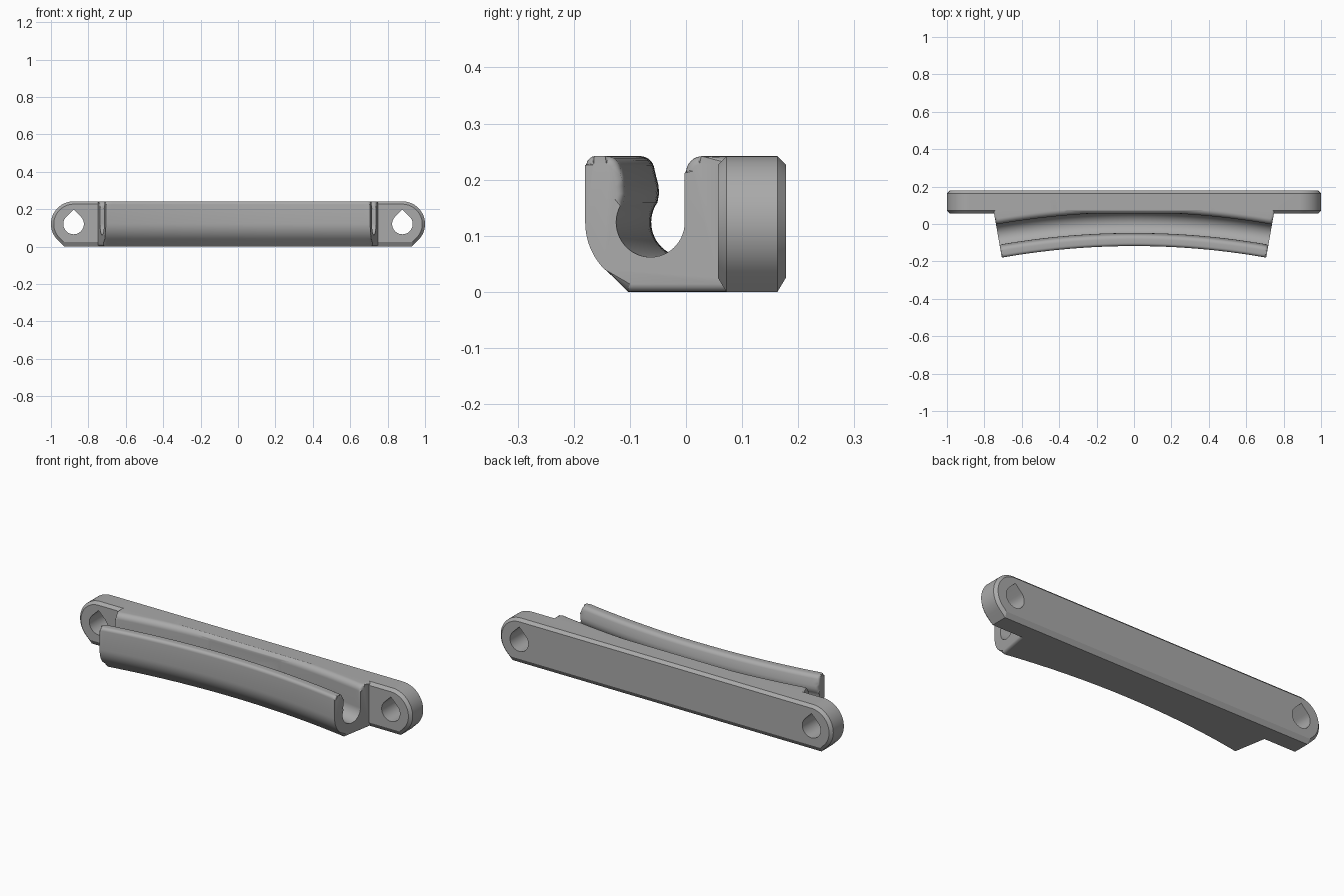
import bpy, bmesh, math
from math import sin, cos, radians

if "Cube" in bpy.data.objects:
    bpy.data.objects.remove(bpy.data.objects["Cube"])

H = 0.242            # overall height
LUG_X, LUG_Z = 0.879, 0.121

grey = bpy.data.materials.new("plain grey")
grey.use_nodes = True
grey.diffuse_color = (0.4, 0.4, 0.4, 1)
grey.node_tree.nodes["Principled BSDF"].inputs["Base Color"].default_value = (0.4, 0.4, 0.4, 1)


def arc(cx, cz, r, a0, a1, n):
    """Points of an arc, angles in degrees."""
    angles = [radians(a0 + (a1 - a0) * i / n) for i in range(n + 1)]
    return [(cx + r * cos(a), cz + r * sin(a)) for a in angles]


def loft(name, rings, end_round=0):
    """Skin a row of closed rings, cap both ends and optionally round the cap rims."""
    bm = bmesh.new()
    loops = [[bm.verts.new(p) for p in ring] for ring in rings]
    n = len(loops[0])
    for a, b in zip(loops, loops[1:]):
        for i in range(n):
            j = (i + 1) % n
            bm.faces.new((a[i], a[j], b[j], b[i]))
    caps = [bm.faces.new(loops[0][::-1]), bm.faces.new(loops[-1])]
    if end_round:
        rims = [e for f in caps for e in f.edges]
        bmesh.ops.bevel(bm, geom=rims, offset=end_round, segments=4, profile=0.5,
                        affect='EDGES', clamp_overlap=False)
    bmesh.ops.recalc_face_normals(bm, faces=bm.faces[:])
    mesh = bpy.data.meshes.new(name)
    bm.to_mesh(mesh)
    bm.free()
    mesh.materials.append(grey)
    ob = bpy.data.objects.new(name, mesh)
    bpy.context.collection.objects.link(ob)
    return ob


def combine(target, tool, operation):
    """Apply a boolean and discard the tool object."""
    mod = target.modifiers.new("combine", 'BOOLEAN')
    mod.operation, mod.solver, mod.object = operation, 'EXACT', tool
    bpy.context.view_layer.objects.active = target
    bpy.ops.object.modifier_apply(modifier=mod.name)
    bpy.data.objects.remove(tool)


# Mounting bar: rounded ends cut off at 45 degrees below, chamfered front and back
def bar_outline(r, floor):
    side = arc(LUG_X, LUG_Z, r, -45, 90, 24)
    x, z = side[0]
    side.insert(0, (x - (z - floor), floor))
    return side + [(-x, z) for x, z in reversed(side)]


bar_levels = [(0.057, 0.106, 0.025), (0.072, 0.121, 0), (0.163, 0.121, 0), (0.178, 0.106, 0.025)]
bar = loft("mounting_bar", [[(x, y, z) for x, z in bar_outline(r, floor)]
                            for y, r, floor in bar_levels])

# Curved channel clip: hooked profile swept along a shallow arc
CZ, OUTER, INNER = 0.124, 0.118, 0.062
profile = [(0.16, 0), (OUTER * -0.3636, 0)]
profile += arc(0, CZ, OUTER, 225, 180, 10)
profile += arc(-OUTER + 0.016, H - 0.016, 0.016, 180, 90, 5)
profile += arc(-0.082, H - 0.026, 0.026, 90, 20, 6)
profile += [(-0.053, 0.205), (-0.049, 0.19), (-0.048, 0.175)]
profile += arc(0, CZ, INNER, 145, 360, 32)
profile += arc(INNER + 0.03, H - 0.03, 0.03, 180, 90, 8)
profile += [(0.16, H)]

BEND, SWEEP, STEPS = 4.2, 0.174, 40
rings = []
for i in range(STEPS + 1):
    t = SWEEP * (2 * i / STEPS - 1)
    rings.append([((BEND + y) * sin(t), (BEND + y) * cos(t) - BEND, z) for y, z in profile])
clip = loft("channel_clip", rings, end_round=0.014)
combine(bar, clip, 'UNION')

# Teardrop screw holes
for side in (-1, 1):
    drop = arc(side * LUG_X, LUG_Z, 0.055, 135, 405, 28)
    drop.append((side * LUG_X, LUG_Z + 0.055 * math.sqrt(2)))
    cutter = loft("hole_cutter", [[(x, y, z) for x, z in drop] for y in (0, 0.3)])
    combine(bar, cutter, 'DIFFERENCE')

bar.name = "channel_bracket"
bpy.ops.object.select_all(action='DESELECT')
bar.select_set(True)
bpy.context.view_layer.objects.active = bar
bpy.ops.object.shade_smooth_by_angle(angle=radians(30))
